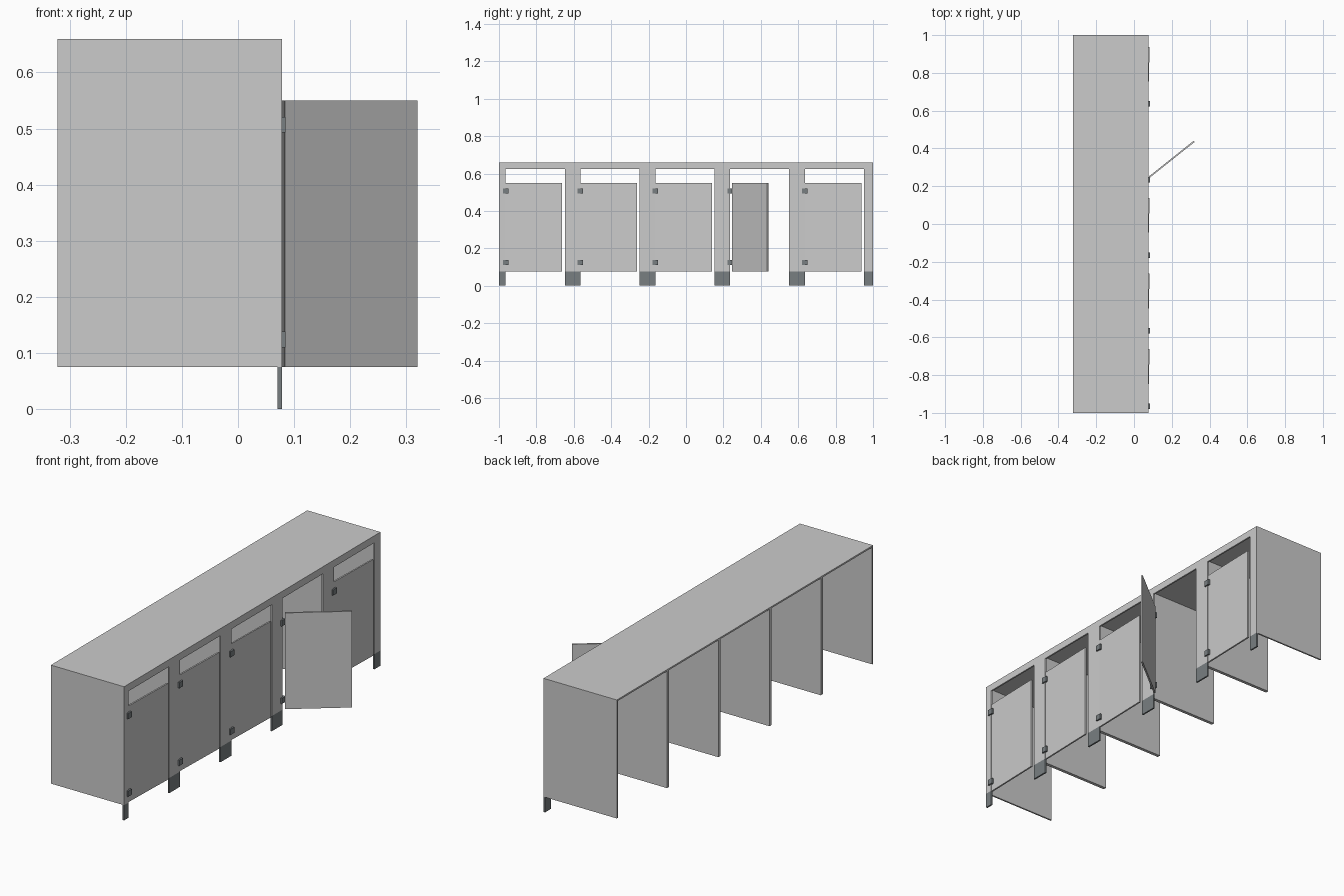
import bpy
import bmesh
from math import radians
from mathutils import Matrix, Vector

cube = bpy.data.objects.get("Cube")
if cube:
    bpy.data.objects.remove(cube)


def material(name, colour):
    mat = bpy.data.materials.new(name)
    mat.use_nodes = True
    mat.diffuse_color = (*colour, 1)
    mat.node_tree.nodes["Principled BSDF"].inputs["Base Color"].default_value = (*colour, 1)
    return mat


panel_grey = material("panel grey", (0.6, 0.6, 0.6))
metal_grey = material("dark metal grey", (0.19, 0.21, 0.22))


def finish(name, bm, mat):
    bmesh.ops.recalc_face_normals(bm, faces=bm.faces)
    mesh = bpy.data.meshes.new(name)
    bm.to_mesh(mesh)
    bm.free()
    mesh.materials.append(mat)
    obj = bpy.data.objects.new(name, mesh)
    bpy.context.scene.collection.objects.link(obj)
    return obj


def box(name, low, high, mat):
    low, high = Vector(low), Vector(high)
    bm = bmesh.new()
    bmesh.ops.create_cube(bm, size=1)
    bmesh.ops.scale(bm, vec=high - low, verts=bm.verts)
    bmesh.ops.translate(bm, vec=(low + high) / 2, verts=bm.verts)
    return finish(name, bm, mat)


STALLS, PITCH = 5, 0.4
BACK, FRONT = -0.322, 0.078
BOTTOM, TOP, HEAD, DOOR_TOP = 0.075, 0.66, 0.625, 0.55
THICK = 0.008
HINGE_SIDE, LATCH_SIDE = 0.036, 0.048
DOOR_LENGTH = 0.302
OPEN_STALL = 3
starts = [-1 + PITCH * i for i in range(STALLS)]

# Roof slab
box("roof", (BACK, -1, TOP - THICK), (FRONT - THICK, 1, TOP), panel_grey)

# Front frame: one comb-shaped sheet with a doorway per stall
outline = [(-1, TOP), (-1, BOTTOM)]
for y in starts:
    a, b = y + HINGE_SIDE, y + PITCH - LATCH_SIDE
    outline += [(a, BOTTOM), (a, HEAD), (b, HEAD), (b, BOTTOM)]
outline += [(1, BOTTOM), (1, TOP)]
bm = bmesh.new()
sheet = bm.faces.new([bm.verts.new((FRONT - THICK, y, z)) for y, z in outline])
moved = bmesh.ops.extrude_face_region(bm, geom=[sheet])["geom"]
bmesh.ops.translate(bm, vec=(THICK, 0, 0),
                    verts=[v for v in moved if isinstance(v, bmesh.types.BMVert)])
finish("front_frame", bm, panel_grey)

# Dividing walls and the metal feet below the frame posts
for i in range(STALLS + 1):
    y = -1 + PITCH * i
    box(f"wall_{i + 1}", (BACK, max(y - THICK, -1), BOTTOM),
        (FRONT - THICK, min(y + THICK, 1), TOP - THICK), panel_grey)
    box(f"foot_{i + 1}", (FRONT - THICK, max(y - LATCH_SIDE, -1), 0),
        (FRONT, min(y + HINGE_SIDE, 1), BOTTOM), metal_grey)

# Doors, slightly ajar except for one standing open, and their hinges
for i, y in enumerate(starts):
    edge = y + HINGE_SIDE
    door = box(f"door_{i + 1}", (0, 0, BOTTOM), (THICK, DOOR_LENGTH, DOOR_TOP), panel_grey)
    if i == OPEN_STALL:
        pivot, angle = (FRONT + 0.001, edge + 0.016, 0), 51.5
    else:
        pivot, angle = (FRONT - 0.011, edge, 0), 1.5
    door.data.transform(Matrix.Translation(pivot) @ Matrix.Rotation(-radians(angle), 4, "Z"))
    for part, z in (("lower", 0.11), ("upper", 0.493)):
        box(f"{part}_hinge_{i + 1}", (FRONT - 0.012, edge - 0.015, z),
            (FRONT + 0.007, edge + 0.014, z + 0.028), metal_grey)
